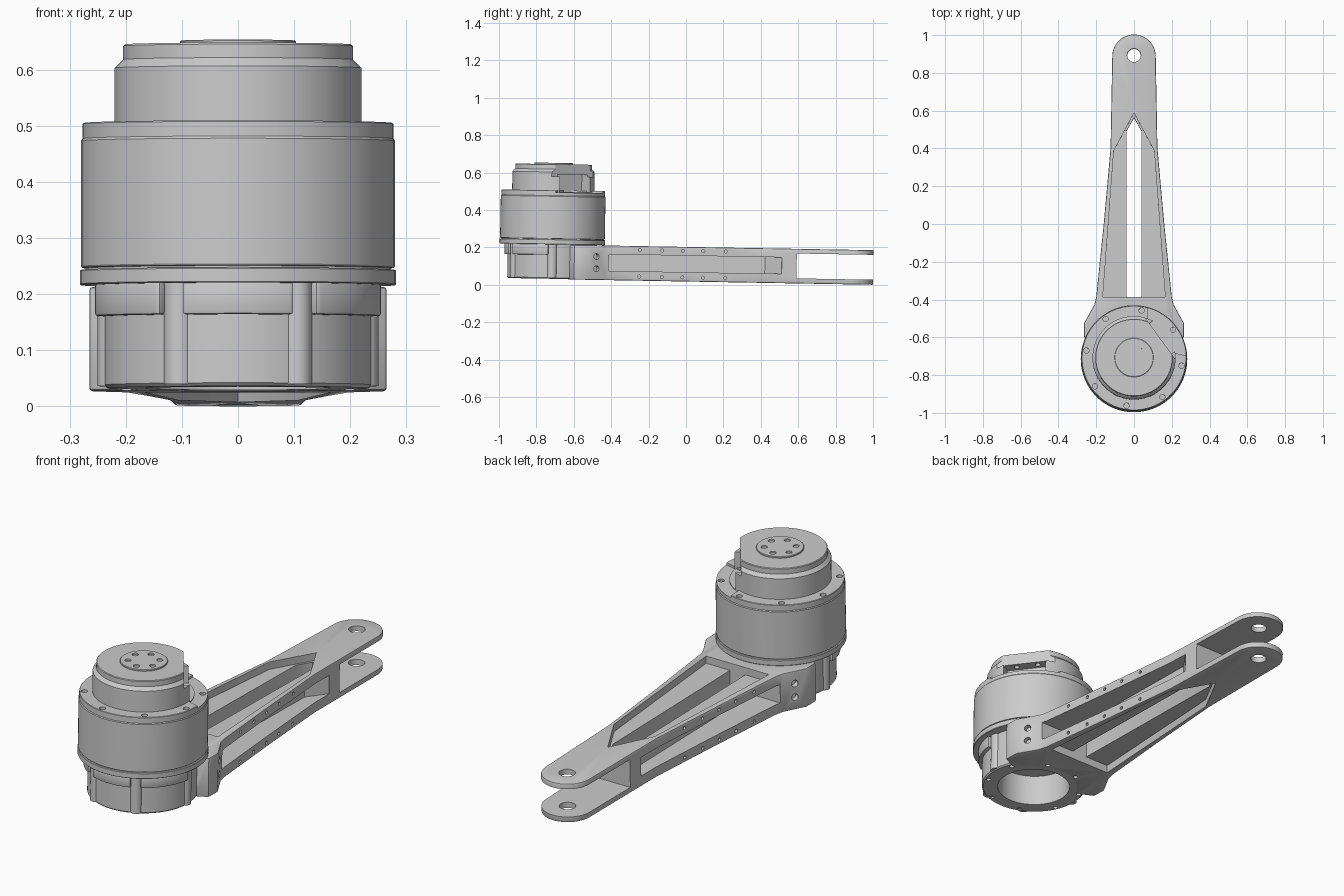
import bpy, bmesh
from math import sin, cos, pi, radians
from mathutils import Matrix, Vector

if "Cube" in bpy.data.objects:
    bpy.data.objects.remove(bpy.data.objects["Cube"])

YC = -0.718          # motor axis
parts = []


def finish(bm, name, keep=True):
    bmesh.ops.recalc_face_normals(bm, faces=bm.faces)
    me = bpy.data.meshes.new(name)
    bm.to_mesh(me)
    bm.free()
    ob = bpy.data.objects.new(name, me)
    bpy.context.collection.objects.link(ob)
    if keep:
        parts.append(ob)
    else:
        ob.hide_render = True
    return ob


def prism(name, outlines, z0, z1, keep=True):
    """Extrude one or more separate plan outlines."""
    bm = bmesh.new()
    for pts in outlines:
        lo = [bm.verts.new((x, y, z0)) for x, y in pts]
        hi = [bm.verts.new((x, y, z1)) for x, y in pts]
        bm.faces.new(lo[::-1])
        bm.faces.new(hi)
        for i in range(len(pts)):
            j = (i + 1) % len(pts)
            bm.faces.new((lo[i], lo[j], hi[j], hi[i]))
    return finish(bm, name, keep)


def lathe(name, profile, n=96):
    """Revolve an (r, z) profile around the motor axis."""
    bm = bmesh.new()
    rings = []
    for r, z in profile:
        if r == 0:
            rings.append([bm.verts.new((0, YC, z))] * n)
        else:
            rings.append([bm.verts.new((r * cos(2 * pi * i / n), YC + r * sin(2 * pi * i / n), z)) for i in range(n)])
    for a, b in zip(rings, rings[1:]):
        for i in range(n):
            j = (i + 1) % n
            bm.faces.new(dict.fromkeys((a[i], a[j], b[j], b[i])))
    return finish(bm, name)


def drills(points, r, depth, axis=(0, 0, 1), n=20):
    """One cutter holding many separate cylinders."""
    bm = bmesh.new()
    rot = Vector((0, 0, 1)).rotation_difference(Vector(axis)).to_matrix().to_4x4()
    for p in points:
        bmesh.ops.create_cone(bm, cap_ends=True, segments=n, radius1=r, radius2=r, depth=depth,
                              matrix=Matrix.Translation(p) @ rot)
    return finish(bm, "cutter", False)


def activate(ob):
    bpy.ops.object.select_all(action='DESELECT')
    ob.select_set(True)
    bpy.context.view_layer.objects.active = ob


def cut(ob, cutter):
    m = ob.modifiers.new("cut", 'BOOLEAN')
    m.operation, m.solver, m.object = 'DIFFERENCE', 'EXACT', cutter
    activate(ob)
    bpy.ops.object.modifier_apply(modifier=m.name)
    bpy.data.objects.remove(cutter)


def bevel(ob, w, segs=2):
    m = ob.modifiers.new("bevel", 'BEVEL')
    m.width, m.segments, m.limit_method, m.angle_limit = w, segs, 'ANGLE', radians(50)
    activate(ob)
    bpy.ops.object.modifier_apply(modifier=m.name)


def polar(r, deg):
    return r * cos(radians(deg)), YC + r * sin(radians(deg))


def arc(r, a0, a1, n=24):
    return [polar(r, a0 + (a1 - a0) * i / n) for i in range(n + 1)]


def mirrored(half):
    return half + [(-x, y) for x, y in reversed(half) if abs(x) > 1e-6]


def flip(pts):
    return [(-x, y) for x, y in pts]


def circle_pts(r, count, start, z):
    return [(*polar(r, start + 360 * i / count), z) for i in range(count)]


def radial_box(d0, d1, half, deg):
    """Rectangle facing outward from the motor axis."""
    c, s = cos(radians(deg)), sin(radians(deg))
    return [(d * c - t * s, YC + d * s + t * c)
            for d, t in ((d0, -half), (d1, -half), (d1, half), (d0, half))]


# Arm: rounded tip, tapering sides, shoulders hugging the motor base
tip = [(0.115 * cos(radians(a)), 0.885 + 0.115 * sin(radians(a))) for a in range(180, -1, -6)]
right = [(0.124, 0.4), (0.16, 0.0), (0.2, -0.39), (0.21, -0.43), (0.265, -0.53), (0.265, -0.6), (0.205, -0.63)]
arm = prism("arm", [tip + right + arc(0.2, 24, 156) + flip(right[::-1])], 0, 0.185)
bevel(arm, 0.006)
# triangular pockets, centre slot, side channels, fork gap
pocket = mirrored([(0, 0.585), (0.107, 0.385), (0.165, -0.39)])
cut(arm, prism("cutter", [pocket], 0.15, 0.3, False))
cut(arm, prism("cutter", [pocket], -0.1, 0.037, False))
cut(arm, prism("cutter", [mirrored([(0, 0.56), (0.04, 0.49), (0.04, -0.39)])], -0.1, 0.3, False))
channel = [(0.056, -0.415), (0.4, -0.415), (0.4, 0.6), (0.12, 0.51), (0.056, 0.42)]
cut(arm, prism("cutter", [channel, flip(channel)], 0.05, 0.138, False))
cut(arm, prism("cutter", [[(-0.3, 0.59), (0.3, 0.59), (0.3, 1.2), (-0.3, 1.2)]], 0.027, 0.16, False))
# pivot holes and screw holes
cut(arm, drills([(0, 0.89, 0.1)], 0.036, 0.5, n=40))
for s in (1, -1):
    cut(arm, drills([(s * (0.161 - 0.094 * y), y, z) for y in (-0.25, -0.13, -0.02, 0.09, 0.21)
                     for z in (0.022, 0.164)], 0.008, 0.024, (1, 0, 0), 12))
    cut(arm, drills([(s * 0.238, -0.48, z) for z in (0.06, 0.125)], 0.016, 0.05, (s * 0.88, 0.48, 0)))
cut(arm, drills(circle_pts(0.217, 8, 22.5, 0), 0.011, 0.04))

# Motor base: open cup with upper lugs and vertical bosses
base = lathe("motor_base", [(0, 0.15), (0.165, 0.15), (0.165, 0.002), (0.232, 0.002), (0.238, 0.008),
                            (0.238, 0.187), (0, 0.187)])
cut(base, drills(circle_pts(0.217, 8, 22.5, 0), 0.011, 0.04))
for i, (a0, a1) in enumerate(((-113, -67), (-57, -5), (-175, -123))):
    lug = prism(f"base_lug_{i}", [arc(0.256, a0, a1) + arc(0.22, a1, a0)], 0.13, 0.188)
    bevel(lug, 0.005)
for i, a in enumerate((-62, -118, 0, 180)):
    x, y = polar(0.222, a)
    boss = prism(f"base_boss_{i}", [[(x + 0.028 * cos(t * pi / 12), y + 0.028 * sin(t * pi / 12))
                                    for t in range(24)]], 0.006, 0.188)

# Motor drum with its lower ring and shadow groove
lathe("lower_ring", [(0, 0.186), (0.28, 0.186), (0.282, 0.188), (0.282, 0.211), (0.28, 0.213), (0, 0.213)])
lathe("drum", [(0, 0.21), (0.272, 0.21), (0.272, 0.216), (0.278, 0.217), (0.28, 0.22), (0.28, 0.443),
               (0.277, 0.447), (0, 0.447)])

# Top flange with lowered sector and eight screws
flange = lathe("top_flange", [(0, 0.446), (0.277, 0.446), (0.277, 0.473), (0.275, 0.475), (0, 0.475)])
cut(flange, prism("cutter", [[polar(0.1, 39)] + arc(0.3, 1, 76)], 0.464, 0.6, False))
cut(flange, drills(circle_pts(0.255, 8, -9, 0.475), 0.014, 0.04))

# Encoder housing: neck, chamfer and cap, with a flat and a connector recess
cap = lathe("encoder_housing", [(0, 0.455), (0.22, 0.455), (0.22, 0.573), (0.205, 0.588),
                                (0.205, 0.612), (0.202, 0.615), (0, 0.615)])
cut(cap, prism("cutter", [radial_box(0.172, 0.4, 0.3, 36)], 0.55, 0.7, False))
cut(cap, prism("cutter", [radial_box(0.12, 0.4, 0.1, 36)], 0.468, 0.56, False))
cut(cap, drills([(*radial_box(0.146, 0.2, t, 36)[0], 0.56) for t in (-0.05, 0.05)], 0.012, 0.03))

# Hub disc with six screws
hub = lathe("hub", [(0, 0.605), (0.103, 0.605), (0.103, 0.62), (0.101, 0.622), (0, 0.622)], 64)
cut(hub, drills(circle_pts(0.069, 6, 38, 0.622), 0.014, 0.02))

# Slight forward lean of the whole assembly, then shading
lean = Matrix.Translation((0, 0, 0.0175)) @ Matrix.Rotation(-0.0175, 4, 'X')
for ob in parts:
    ob.data.transform(lean)
    activate(ob)
    bpy.ops.object.shade_smooth_by_angle(angle=radians(30))
